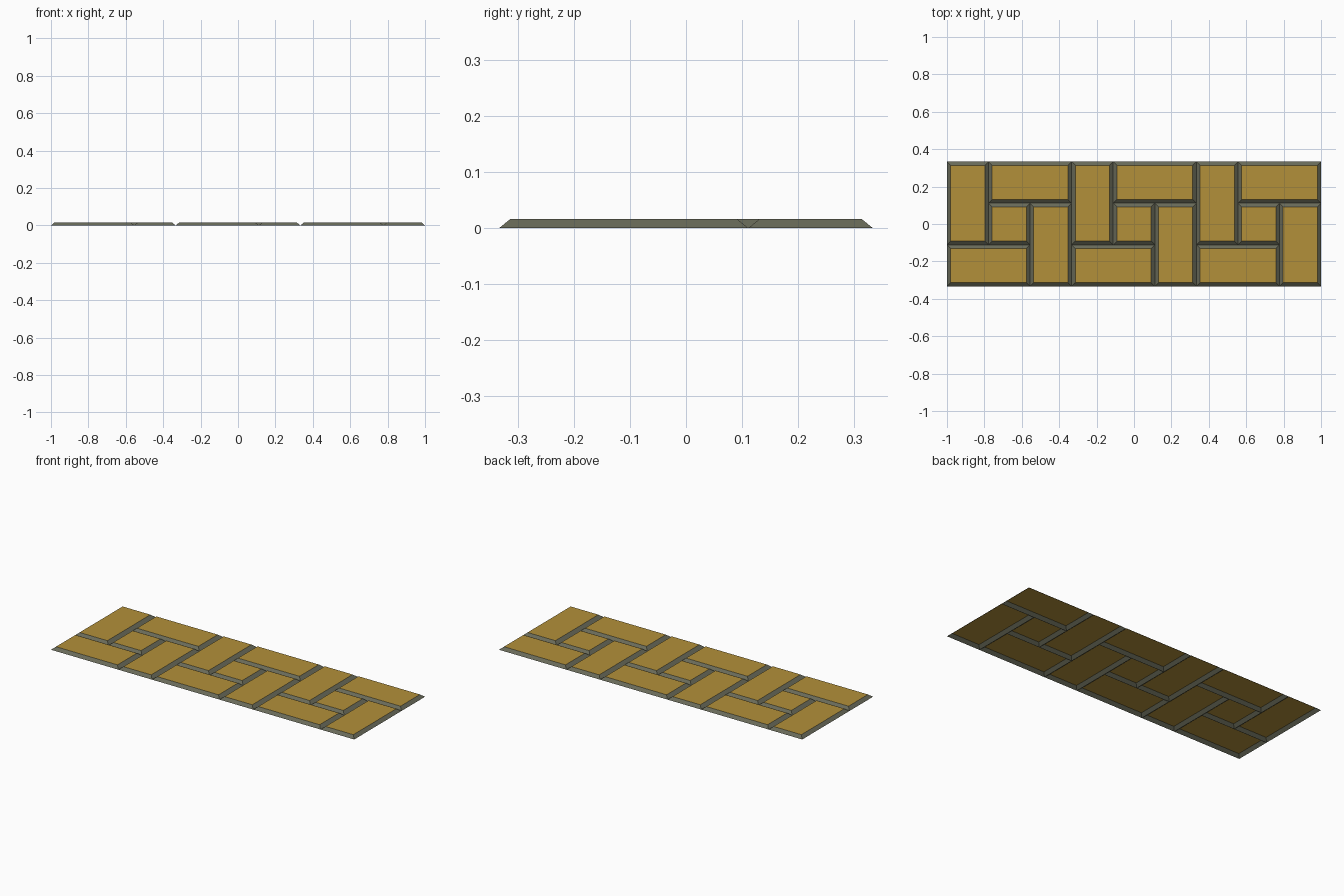
import bpy, bmesh

if "Cube" in bpy.data.objects:
    bpy.data.objects.remove(bpy.data.objects["Cube"])

CELL = 2 / 9          # nine cells span the 2-unit length
BEVEL = 0.0195        # width of the sloping edge
HEIGHT = 0.016


def material(name, rgb):
    m = bpy.data.materials.new(name)
    m.diffuse_color = (*rgb, 1)
    m.use_nodes = True
    m.node_tree.nodes["Principled BSDF"].inputs["Base Color"].default_value = m.diffuse_color
    return m


face_mat = material("ochre tile", (0.45, 0.28, 0.042))
edge_mat = material("grey grout", (0.14, 0.145, 0.10))


def tile(name, col, row, w, h):
    """Open-bottomed paver: raised flat face with sloping edges."""
    x0, y0 = -1 + col * CELL, (row - 1.5) * CELL
    x1, y1 = x0 + w * CELL, y0 + h * CELL
    bm = bmesh.new()
    face = bm.faces.new([bm.verts.new((x, y, 0)) for x, y in
                         ((x0, y0), (x1, y0), (x1, y1), (x0, y1))])
    bm.normal_update()
    rim = bmesh.ops.inset_region(bm, faces=[face], thickness=BEVEL,
                                 use_boundary=True, use_even_offset=True)
    for v in face.verts:
        v.co.z = HEIGHT
    for f in rim["faces"]:
        f.material_index = 1
    bm.normal_update()
    mesh = bpy.data.meshes.new(name)
    bm.to_mesh(mesh)
    bm.free()
    mesh.materials.append(face_mat)
    mesh.materials.append(edge_mat)
    bpy.context.collection.objects.link(bpy.data.objects.new(name, mesh))


# Pinwheel of four long pavers around a square one, repeated along x
PINWHEEL = (("left_paver", 0, 1, 1, 2), ("back_paver", 1, 2, 2, 1),
            ("right_paver", 2, 0, 1, 2), ("front_paver", 0, 0, 2, 1),
            ("centre_paver", 1, 1, 1, 1))
for i in range(3):
    for name, col, row, w, h in PINWHEEL:
        tile(f"{name}_{i + 1}", col + 3 * i, row, w, h)
